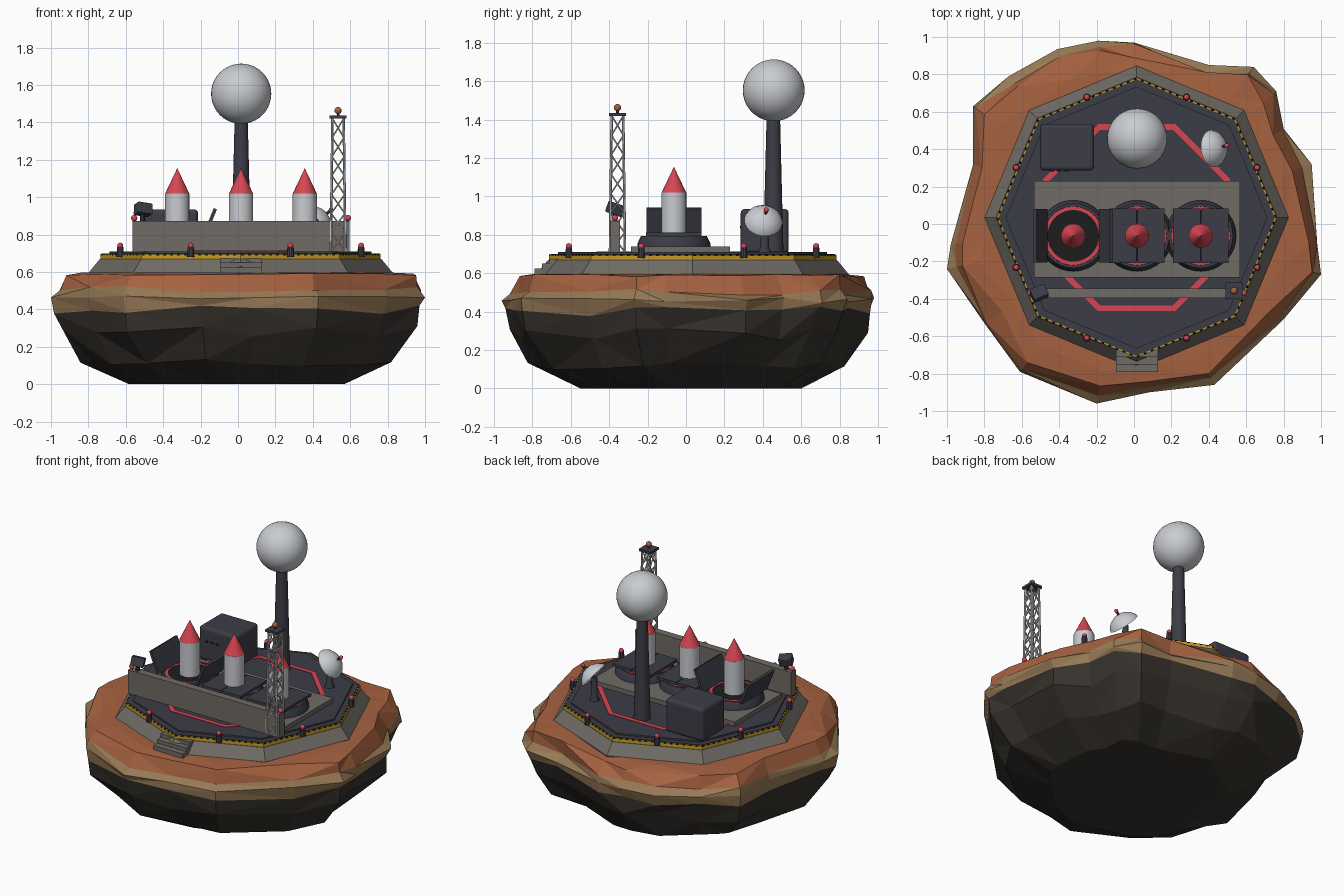
import bpy, bmesh, math, random
from mathutils import Vector, Matrix

random.seed(11)
cube = bpy.data.objects.get("Cube")
if cube:
    bpy.data.objects.remove(cube)


def material(name, *rgb):
    m = bpy.data.materials.new(name)
    m.use_nodes = True
    m.diffuse_color = (*rgb, 1)
    m.node_tree.nodes["Principled BSDF"].inputs["Base Color"].default_value = (*rgb, 1)
    return m


navy = material("dark navy", .046, .046, .064)
concrete = material("concrete grey", .16, .148, .13)
clay = material("orange clay", .38, .122, .052)
sand = material("tan sandstone", .31, .195, .093)
rock = material("dark rock", .038, .032, .026)
red = material("signal red", .68, .06, .085)
white = material("pale grey", .58, .6, .63)
yellow = material("hazard yellow", .58, .33, .015)
black = material("black", .012, .012, .012)
steel = material("steel grey", .55, .55, .55)

CX, CY = .014, .034    # centre of the base
DECK = .71             # deck height


def finish(name, bm, mats, smooth=False):
    bmesh.ops.recalc_face_normals(bm, faces=bm.faces)
    me = bpy.data.meshes.new(name)
    bm.to_mesh(me)
    bm.free()
    for m in mats:
        me.materials.append(m)
    if smooth:
        me.polygons.foreach_set("use_smooth", [True] * len(me.polygons))
        me.set_sharp_from_angle(angle=math.radians(35))
    ob = bpy.data.objects.new(name, me)
    bpy.context.collection.objects.link(ob)
    return ob


def lathe(name, profile, mat, x=0, y=0, n=32, turn=0, smooth=True, closed=False):
    """Revolve (radius, height) points around a vertical axis."""
    bm = bmesh.new()
    rings = [[bm.verts.new((r * math.cos(turn + math.tau * i / n),
                            r * math.sin(turn + math.tau * i / n), z))
              for i in range(n)] for r, z in profile]
    pairs = list(zip(rings, rings[1:]))
    if closed:
        pairs.append((rings[-1], rings[0]))
    for a, b in pairs:
        for i in range(n):
            j = (i + 1) % n
            bm.faces.new((a[i], a[j], b[j], b[i]))
    if not closed:
        for ring, point in ((rings[0], profile[0]), (rings[-1], profile[-1])):
            if point[0] > 0:
                bm.faces.new(ring)
    bmesh.ops.remove_doubles(bm, verts=bm.verts, dist=1e-5)
    ob = finish(name, bm, [mat], smooth)
    ob.location = (x, y, 0)
    return ob


def box(name, centre, size, mat, rot=(0, 0, 0), bevel=0):
    bm = bmesh.new()
    bmesh.ops.create_cube(bm, size=1, matrix=Matrix.Diagonal((*size, 1)))
    ob = finish(name, bm, [mat])
    ob.location, ob.rotation_euler = centre, rot
    if bevel:
        mod = ob.modifiers.new("bevel", "BEVEL")
        mod.width, mod.segments = bevel, 3
    return ob


def ball(name, centre, r, mat, seg=16):
    bm = bmesh.new()
    bmesh.ops.create_uvsphere(bm, u_segments=seg, v_segments=seg // 2, radius=r)
    ob = finish(name, bm, [mat], True)
    ob.location = centre
    return ob


def rods(name, segments, r, mat):
    """Thin straight bars joined in one object."""
    bm = bmesh.new()
    for a, b in segments:
        d = b - a
        m = Matrix.Translation((a + b) / 2) @ d.to_track_quat('Z', 'Y').to_matrix().to_4x4()
        bmesh.ops.create_cone(bm, cap_ends=True, segments=6, radius1=r, radius2=r,
                              depth=d.length, matrix=m)
    return finish(name, bm, [mat])


# Floating rock: an irregular outline stacked in layers
outline = [(0, .97), (-.19, .98), (-.41, .935), (-.67, .79), (-.86, .63), (-.86, .32),
           (-.98, -.11), (-1, -.24), (-.8, -.53), (-.61, -.79), (-.2, -.96), (.08, -.9),
           (.43, -.86), (.8, -.51), (1, -.27), (.98, -.11), (.95, .32), (.8, .51),
           (.76, .71), (.64, .84), (.4, .85)]
# height, smallest and largest scale, height jitter, roundness, colour above
layers = [(0, .54, .64, 0, .6, 0), (.12, .8, .87, .025, .3, 0), (.28, .93, .98, .035, .1, 0),
          (.4, .97, 1, .025, 0, 1), (.46, 1, 1, .015, 0, 1), (.505, .94, 1, .02, 0, 2),
          (.588, .88, .96, .008, 0, 2), (.597, .8, .84, 0, 0, 2)]
bm = bmesh.new()
rings = []
for z, low, high, jit, rnd, _ in layers:
    ring = []
    for p in outline:
        v = Vector(p)
        r = (v.length * (1 - rnd) + .95 * rnd) * random.uniform(low, high)
        v = v.normalized() * r
        ring.append(bm.verts.new((v.x, v.y, z + random.uniform(-jit, jit))))
    rings.append(ring)
bm.faces.new(rings[0])
bm.faces.new(rings[-1]).material_index = 2
for layer, a, b in zip(layers, rings, rings[1:]):
    for i in range(len(a)):
        j = (i + 1) % len(a)
        if random.random() < .5:
            tris = ((a[i], a[j], b[j]), (a[i], b[j], b[i]))
        else:
            tris = ((a[i], a[j], b[i]), (a[j], b[j], b[i]))
        for t in tris:
            bm.faces.new(t).material_index = layer[-1]
finish("floating_rock", bm, [rock, sand, clay])

# Octagonal base and deck
def octagon(name, profile, mat, **kw):
    return lathe(name, profile, mat, CX, CY, n=8, smooth=False, **kw)


octagon("base_foundation", [(.812, .58), (.812, .597), (.752, .67)], concrete)
octagon("hazard_band", [(.749, .665), (.749, .695)], yellow)
octagon("deck_rim", [(.739, .67), (.739, .699)], navy)
octagon("deck", [(.70, .68), (.70, DECK)], navy)
octagon("deck_marking", [(.508, DECK - .005), (.541, DECK - .005), (.541, DECK + .004),
                         (.508, DECK + .004)], red, turn=math.pi / 8, closed=True)

# Dark dashes along the hazard band
dashes = []
for k in range(8):
    a, b = (Vector((CX + .744 * math.cos(t), CY + .744 * math.sin(t), .692))
            for t in (k * math.pi / 4, (k + 1) * math.pi / 4))
    dashes += [(a.lerp(b, i / 14), a.lerp(b, (i + .4) / 14)) for i in range(14)]
rods("hazard_dashes", dashes, .006, black)

# Perimeter lights
for k in range(8):
    a = math.pi / 8 + k * math.pi / 4
    x, y = CX + .697 * math.cos(a), CY + .697 * math.sin(a)
    lathe("light_post", [(.02, .68), (.017, .733)], navy, x, y, 10)
    ball("perimeter_light", (x, y, .741), .016, red, 12)

# Front steps
for k in range(3):
    y0, top = -.79 + .04 * k, .625 + .025 * k
    box("front_step", (.017, (y0 - .64) / 2, (.59 + top) / 2), (.225, -.64 - y0, top - .59), concrete)

# Launch pad with three silos and rockets
box("launch_pad", (.016, -.028, .72), (1.1, .515, .04), concrete)
SY = -.063
for x, is_open in ((-.325, True), (.016, False), (.357, False)):
    lathe("silo_collar", [(.19, .73), (.19, .755), (.172, .793), (.158, .793), (.156, .78)], navy, x, SY)
    lathe("silo_red_ring", [(.157, .775), (.157, .789), (.138, .789), (.138, .775)], red, x, SY, closed=True)
    lathe("silo_opening", [(.14, .775), (.14, .786)], black, x, SY)
    lathe("rocket_body", [(.065, .785), (.065, 1.02)], white, x, SY, 24)
    lathe("rocket_nose", [(.065, 1.018), (0, 1.155)], red, x, SY, 20, smooth=False)
    for s in (-1, 1):
        if is_open:
            box("silo_door_open", (x + s * .175, SY, .866), (.155, .285, .018), navy, (0, -1.19 * s, 0))
        else:
            box("silo_door_closed", (x + s * .075, SY, .802), (.146, .29, .018), navy)

# Blast wall with end lights
box("blast_wall", (.016, -.37, .79), (1.16, .052, .165), concrete)
for x in (-.555, .587):
    ball("wall_light", (x, -.37, .888), .017, red, 12)

# Floodlight
lathe("floodlight_post", [(.014, .86), (.014, .92)], navy, -.51, -.37, 10)
box("floodlight", (-.507, -.37, .935), (.085, .065, .06), navy, (-.3, .15, .4), .006)

# Lattice tower
TX, TY, BAYS = .535, -.357, 7


def corner(i, k):
    h = .039 - .009 * k / BAYS
    sx, sy = ((-1, -1), (1, -1), (1, 1), (-1, 1))[i % 4]
    return Vector((TX + sx * h, TY + sy * h, DECK + .71 * k / BAYS))


legs = [(corner(i, 0), corner(i, BAYS)) for i in range(4)]
braces = []
for k in range(BAYS):
    for i in range(4):
        braces += [(corner(i, k), corner(i + 1, k + 1)), (corner(i + 1, k), corner(i, k + 1))]
rods("tower_legs", legs, .007, steel)
rods("tower_braces", braces, .004, steel)
box("tower_cap", (TX, TY, 1.428), (.09, .09, .016), navy)
lathe("beacon_stem", [(.007, 1.43), (.007, 1.46)], navy, TX, TY, 8)
ball("tower_beacon", (TX, TY, 1.463), .019, clay)

# Radar dome on its mast
lathe("radar_mast", [(.055, DECK - .01), (.052, .74), (.035, 1.42)], navy, .017, .455, 24)
ball("radar_dome", (.017, .457, 1.553), .161, white, 40)

# Equipment bunker with vents
box("bunker", (-.358, .41, .82), (.29, .25, .23), navy, bevel=.022)
for k in range(3):
    box("bunker_vent", (-.44 + .04 * k, .284, .84), (.022, .006, .012), black)

# Domed antenna, tilted toward the left side, with a red tip
lathe("dish_post", [(.035, DECK - .01), (.022, .74), (.018, .87)], navy, .415, .41, 16)
centre = Vector((.435, .405, .882))
aim = Vector((.76, .1, .62)).normalized()
dish = lathe("dish", [(0, .052), (.035, .046), (.07, .026), (.092, .002), (.1, -.018),
                      (.094, -.018), (.066, .014), (0, .036)], white, n=28)
dish.location = centre
dish.rotation_euler = aim.to_track_quat('Z', 'Y').to_euler()
tip = Vector((.497, .419, .93))
rods("dish_feed", [(centre - aim * .04, tip)], .008, navy)
ball("dish_tip", tip, .013, red, 12)
